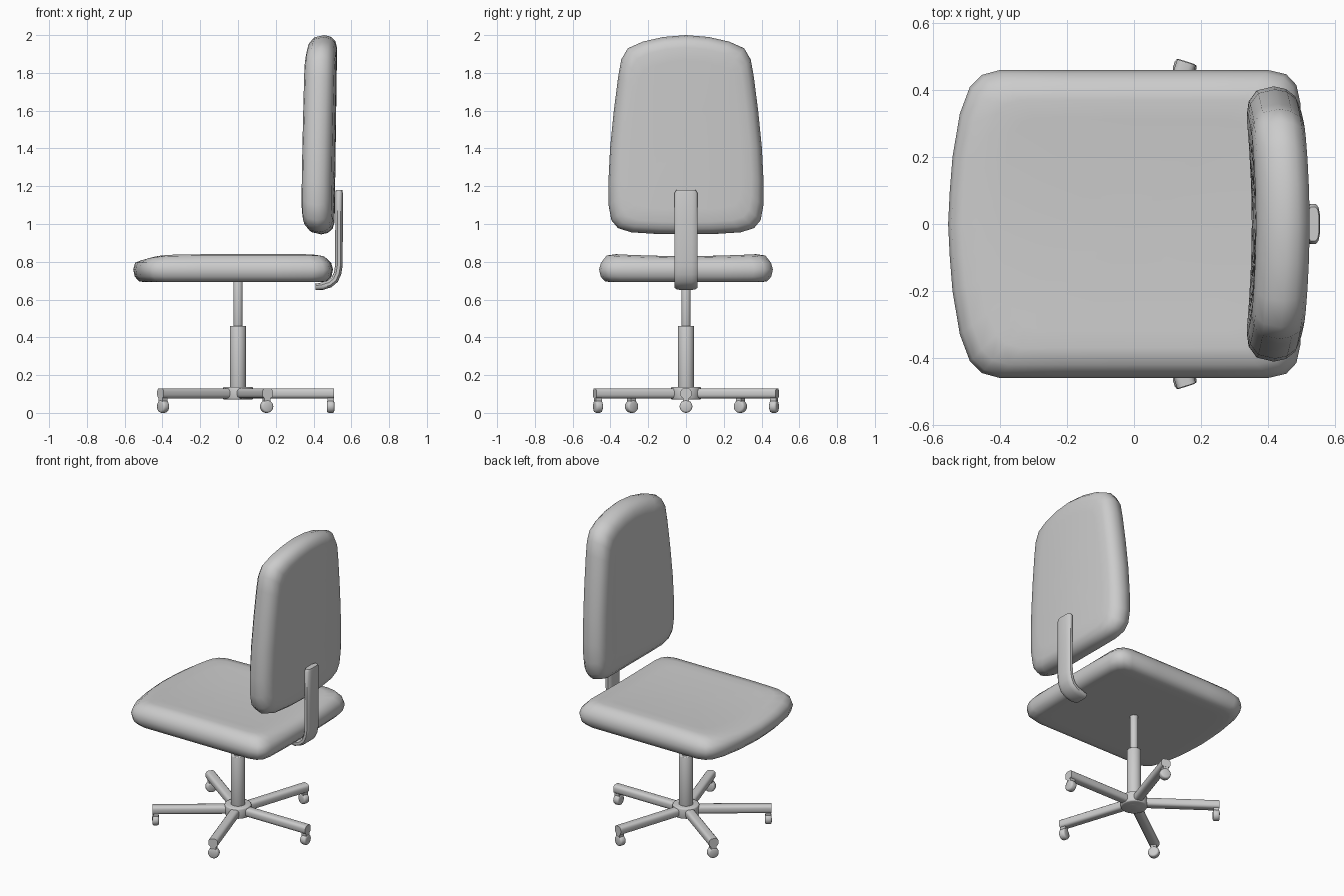
import bpy, bmesh, math
from mathutils import Matrix, Vector

if "Cube" in bpy.data.objects:
    bpy.data.objects.remove(bpy.data.objects["Cube"])


def finish(bm, name, angle=50):
    bmesh.ops.recalc_face_normals(bm, faces=bm.faces)
    me = bpy.data.meshes.new(name)
    bm.to_mesh(me)
    bm.free()
    ob = bpy.data.objects.new(name, me)
    bpy.context.collection.objects.link(ob)
    bpy.ops.object.select_all(action='DESELECT')
    bpy.context.view_layer.objects.active = ob
    ob.select_set(True)
    bpy.ops.object.shade_smooth_by_angle(angle=math.radians(angle))
    return ob


def skin(bm, rings):
    """Bridge consecutive closed rings of points, return the vertex rings."""
    vs = [[bm.verts.new(p) for p in r] for r in rings]
    n = len(vs[0])
    for a, b in zip(vs, vs[1:]):
        for i in range(n):
            j = (i + 1) % n
            bm.faces.new((a[i], a[j], b[j], b[i]))
    return vs


def cushion(name, half, profile, centre, warp):
    """half: outline (u, v) with v >= 0, starting and ending on v = 0."""
    outline = half + [(u, -v) for u, v in half[-2:0:-1]]
    hu = (max(u for u, v in half) - min(u for u, v in half)) / 2
    hv = max(v for u, v in half)
    levels = [(1 - i / hu, 1 - i / hv, w) for i, w in profile]
    lo, hi = levels[0], levels[-1]
    caps = (0.85, 0.6, 0.3)
    levels = ([(lo[0] * k, lo[1] * k, lo[2]) for k in reversed(caps)] + levels
              + [(hi[0] * k, hi[1] * k, hi[2]) for k in caps])
    rings = [[warp(centre + (u - centre) * su, v * sv, w) for u, v in outline]
             for su, sv, w in levels]
    bm = bmesh.new()
    vs = skin(bm, rings)
    for ring, w in ((vs[0], lo[2]), (vs[-1], hi[2])):
        c = bm.verts.new(warp(centre, 0, w))
        for i, v in enumerate(ring):
            bm.faces.new((v, ring[(i + 1) % len(ring)], c))
    return finish(bm, name, 80)


def cylinder(name, r, z0, z1, seg=20, bevel=0.006):
    bm = bmesh.new()
    bmesh.ops.create_cone(bm, cap_ends=True, segments=seg, radius1=r, radius2=r,
                          depth=z1 - z0, matrix=Matrix.Translation((0, 0, (z0 + z1) / 2)))
    rim = [e for e in bm.edges if abs(e.verts[0].co.z - e.verts[1].co.z) < 1e-5]
    bmesh.ops.bevel(bm, geom=rim, offset=bevel, segments=2, affect='EDGES', profile=0.5)
    return finish(bm, name)


def box(name, lo, hi, bevel):
    bm = bmesh.new()
    lo, hi = Vector(lo), Vector(hi)
    bmesh.ops.create_cube(bm, size=1, matrix=Matrix.Translation((lo + hi) / 2)
                          @ Matrix.Diagonal((*(hi - lo), 1)))
    # round the long upper and lower edges only
    long_edges = [e for e in bm.edges if abs(e.verts[0].co.x - e.verts[1].co.x) > 1e-4]
    bmesh.ops.bevel(bm, geom=long_edges, offset=bevel, segments=3, affect='EDGES', profile=0.5)
    return finish(bm, name)


# Seat: bowed front edge, slightly dished top
def seat_warp(x, y, w):
    if w > 0.81:
        w += 0.012 * (y / 0.4) ** 2 - 0.012 * max(0, (-x - 0.2) / 0.3) ** 2
    return (x, y, w)


cushion("seat",
        [(-0.555, 0), (-0.55, 0.1), (-0.542, 0.2), (-0.52, 0.33), (-0.49, 0.41), (-0.455, 0.445),
         (-0.40, 0.46), (-0.2, 0.46), (0, 0.46), (0.2, 0.46), (0.40, 0.46), (0.455, 0.447),
         (0.485, 0.415), (0.497, 0.36), (0.502, 0.2), (0.503, 0)],
        [(0.06, 0.692), (0.03, 0.697), (0.008, 0.722), (0, 0.76), (0.01, 0.795),
         (0.04, 0.82), (0.09, 0.83)],
        -0.026, seat_warp)

# Backrest: tapered to the top, curved around the sitter
cushion("backrest",
        [(0.945, 0), (0.947, 0.15), (0.956, 0.29), (0.978, 0.36), (1.02, 0.395), (1.10, 0.41),
         (1.22, 0.411), (1.40, 0.402), (1.60, 0.382), (1.78, 0.359), (1.87, 0.343),
         (1.93, 0.308), (1.965, 0.23), (1.99, 0.12), (2.0, 0)],
        [(0.085, -0.08), (0.045, -0.07), (0.012, -0.042), (0, 0.01), (0.008, 0.045),
         (0.03, 0.07), (0.065, 0.08)],
        1.47,
        lambda z, y, w: (0.438 + w + 0.014 * (z - 1.47) - 0.023 * (y / 0.38) ** 2, y, z))

# Back support bar: flat oval section swept along a J path
path = [Vector((x, 0, z)) for x, z in
        [(0.41, 0.667), (0.445, 0.67), (0.485, 0.683), (0.512, 0.705), (0.527, 0.738),
         (0.534, 0.78), (0.535, 1.0), (0.535, 1.165), (0.535, 1.18)]]
section = [(0.06, 0.008), (0.05, 0.016), (0.03, 0.02), (-0.03, 0.02), (-0.05, 0.016),
           (-0.06, 0.008), (-0.06, -0.008), (-0.05, -0.016), (-0.03, -0.02),
           (0.03, -0.02), (0.05, -0.016), (0.06, -0.008)]
rings = []
for i, p in enumerate(path):
    t = (path[min(i + 1, len(path) - 1)] - path[max(i - 1, 0)]).normalized()
    n = t.cross(Vector((0, 1, 0)))
    s = 0.85 if i in (0, len(path) - 1) else 1
    rings.append([p + Vector((0, a * s, 0)) + n * b * s for a, b in section])
bm = bmesh.new()
vs = skin(bm, rings)
bm.faces.new(vs[0])
bm.faces.new(vs[-1])
finish(bm, "back_support")

# Gas lift column and hub
cylinder("column_rod", 0.025, 0.44, 0.70, 16, 0.002)
cylinder("column_sleeve", 0.043, 0.07, 0.46, 20, 0.004)
cylinder("base_hub", 0.08, 0.07, 0.138, 20, 0.008)

# Five star legs with casters
for k in range(5):
    turn = Matrix.Rotation(math.radians(72 * k), 4, 'Z')
    leg = box(f"base_leg_{k + 1}", (0.05, -0.029, 0.077), (0.508, 0.029, 0.13), 0.018)
    stem = box(f"caster_stem_{k + 1}", (0.473, -0.017, 0.045), (0.507, 0.017, 0.125), 0.004)
    wheel = cylinder(f"caster_wheel_{k + 1}", 0.034, -0.02, 0.02, 20, 0.01)
    wheel.matrix_world = (turn @ Matrix.Translation((0.49, 0, 0.034))
                          @ Matrix.Rotation(math.pi / 2, 4, 'Y'))
    leg.matrix_world = turn
    stem.matrix_world = turn
